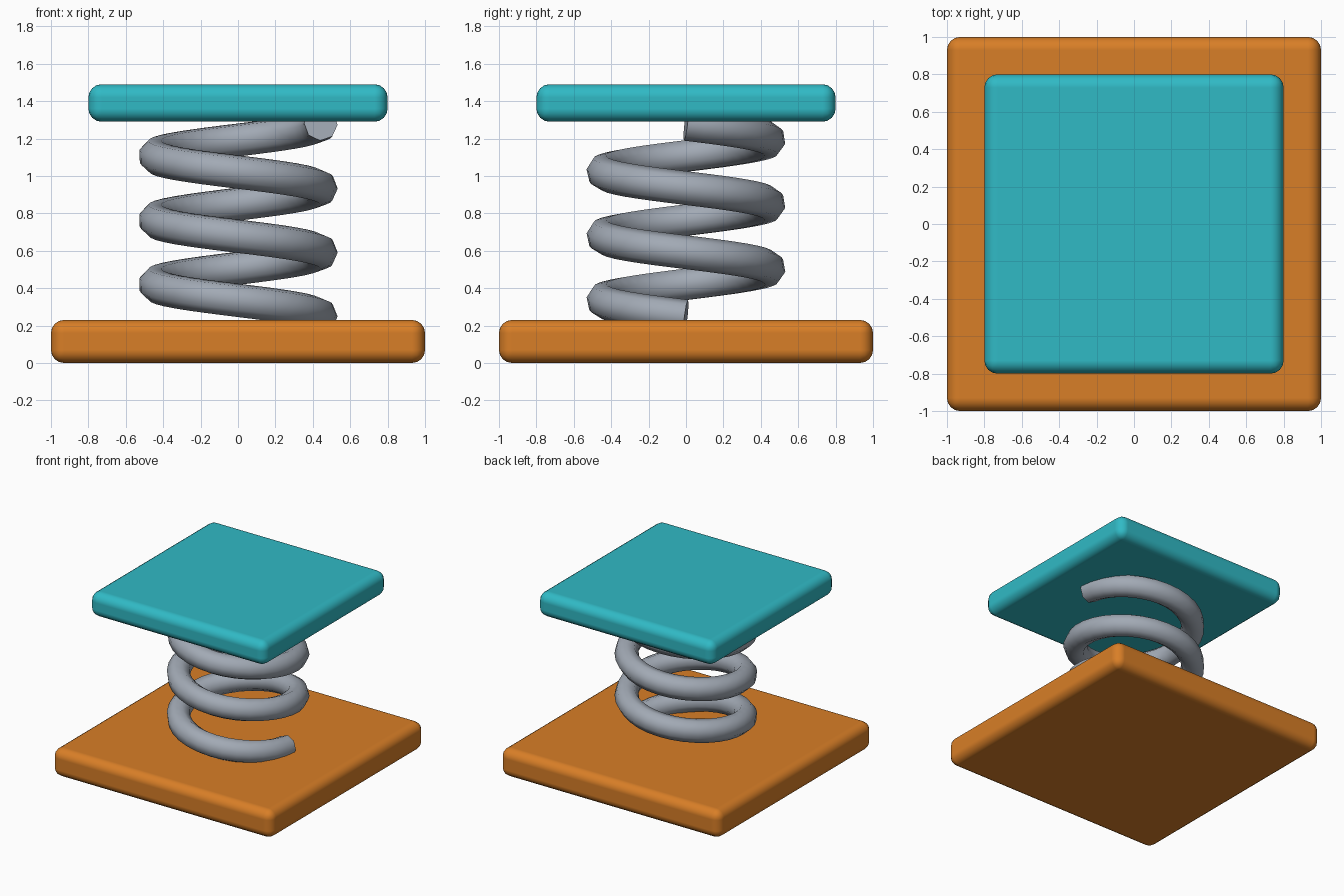
import bpy
from math import cos, sin, tau, radians

cube = bpy.data.objects.get("Cube")
if cube:
    bpy.data.objects.remove(cube, do_unlink=True)


def make_material(name, rgb):
    mat = bpy.data.materials.new(name)
    mat.use_nodes = True
    colour = (*rgb, 1.0)
    mat.diffuse_color = colour
    mat.node_tree.nodes["Principled BSDF"].inputs["Base Color"].default_value = colour
    return mat


orange = make_material("orange", (0.69, 0.21, 0.02))
teal = make_material("teal", (0.03, 0.49, 0.56))
steel = make_material("steel_grey", (0.36, 0.40, 0.46))


def select_only(obj):
    bpy.ops.object.select_all(action="DESELECT")
    obj.select_set(True)
    bpy.context.view_layer.objects.active = obj


def plate(name, width, bottom, top, mat):
    """Square slab with rounded edges."""
    bpy.ops.mesh.primitive_cube_add(size=1, location=(0, 0, (bottom + top) / 2))
    obj = bpy.context.object
    obj.name = name
    obj.scale = (width, width, top - bottom)
    bpy.ops.object.transform_apply(location=False, rotation=False, scale=True)
    obj.data.materials.append(mat)
    bpy.ops.object.shade_smooth_by_angle(angle=radians(50))
    bevel = obj.modifiers.new("rounded_edges", "BEVEL")
    bevel.width = 0.07
    bevel.segments = 4
    bevel.harden_normals = True
    return obj


def coil(name, radius, wire, start, pitch, turns, mat, steps=32):
    """Eight-sided wire swept clockwise up a helix that starts on +x."""
    curve = bpy.data.curves.new(name, "CURVE")
    curve.dimensions = "3D"
    curve.twist_mode = "MINIMUM"
    curve.bevel_depth = wire
    curve.bevel_resolution = 2
    curve.use_fill_caps = True
    spline = curve.splines.new("POLY")
    count = turns * steps + 1
    spline.points.add(count - 1)
    for i, point in enumerate(spline.points):
        t = i / steps
        point.co = (radius * cos(tau * t), -radius * sin(tau * t), start + pitch * t, 1)
    obj = bpy.data.objects.new(name, curve)
    bpy.context.collection.objects.link(obj)
    curve.materials.append(mat)
    select_only(obj)
    bpy.ops.object.convert(target="MESH")
    bpy.ops.object.shade_smooth_by_angle(angle=radians(50))
    return obj


# Base slab, top slab and the spring between them
plate("base_plate", 2.0, 0.0, 0.23, orange)
plate("top_plate", 1.6, 1.29, 1.49, teal)
coil("spring_coil", 0.443, 0.09, 0.249, 0.343, 3, steel)
